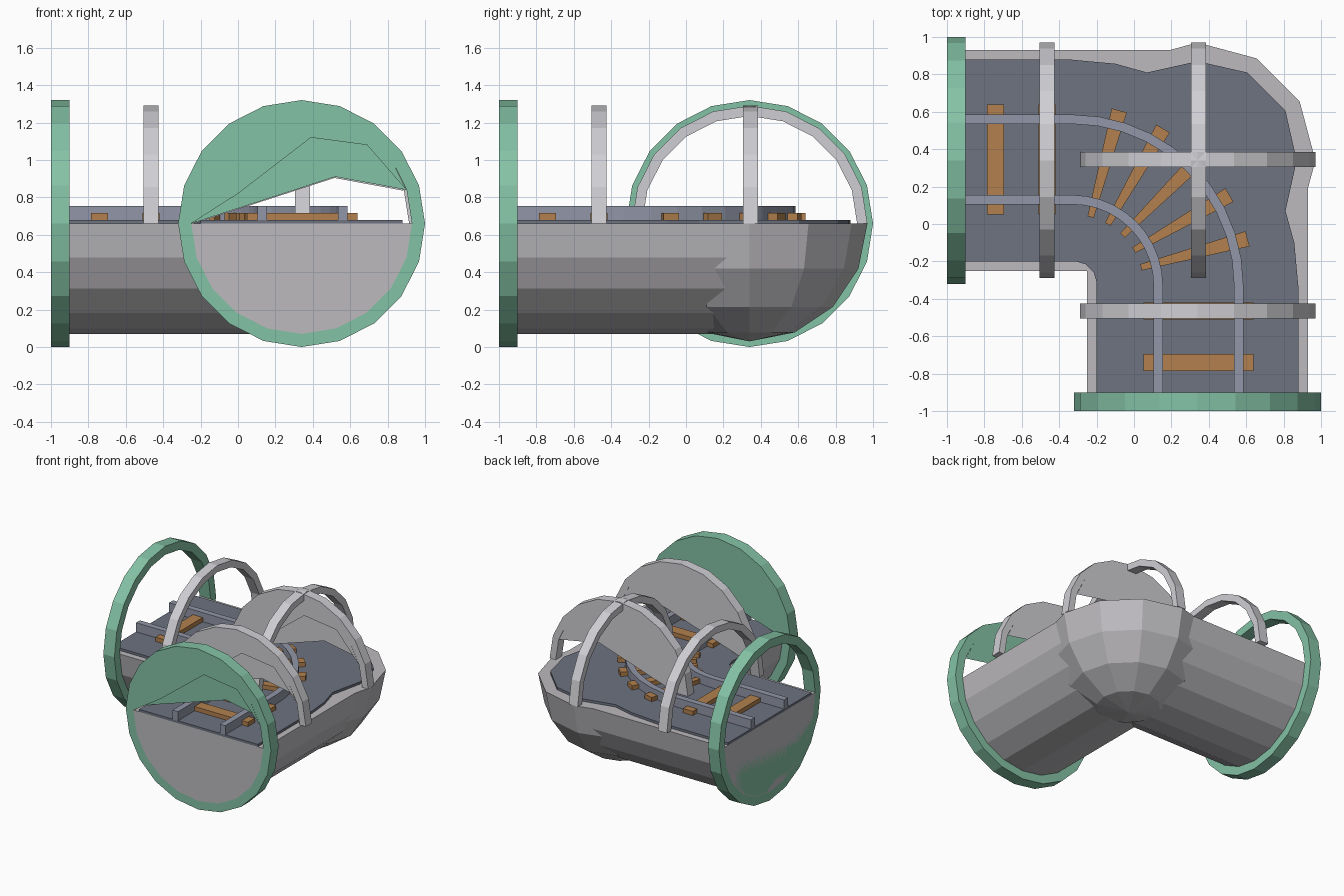
import bpy, bmesh, math
from math import sin, cos, pi, radians

if "Cube" in bpy.data.objects:
    bpy.data.objects.remove(bpy.data.objects["Cube"])

C, H = 0.34, 0.66          # tube centre line offset and height
TURN = -0.33               # centre of the track bend


def mat(name, r, g, b):
    lin = [((c / 255 + 0.055) / 1.055) ** 2.4 for c in (r, g, b)]
    m = bpy.data.materials.new(name)
    m.diffuse_color = (*lin, 1)
    m.use_nodes = True
    m.node_tree.nodes["Principled BSDF"].inputs["Base Color"].default_value = m.diffuse_color
    return m


SHELL = mat("shell grey", 188, 186, 190)
HOOP = mat("hoop light grey", 207, 207, 212)
GREEN = mat("flange green", 132, 194, 165)
DECK = mat("deck slate", 109, 115, 129)
RAIL = mat("rail blue grey", 146, 151, 168)
WOOD = mat("sleeper brown", 178, 128, 77)


def make(name, verts, faces, material, recalc=True):
    me = bpy.data.meshes.new(name)
    me.from_pydata(verts, [], faces)
    bm = bmesh.new()
    bm.from_mesh(me)
    if recalc:
        bmesh.ops.recalc_face_normals(bm, faces=bm.faces)
    bm.to_mesh(me)
    bm.free()
    me.materials.append(material)
    ob = bpy.data.objects.new(name, me)
    bpy.context.collection.objects.link(ob)
    return ob


def place(axis, u, v, z):
    """u runs along the tube, v across it."""
    return (u, v, z) if axis == "x" else (v, u, z)


def arc(r, a0, a1, step=18):
    n = round((a1 - a0) / step)
    return [(C + r * cos(radians(a0 + i * step)), H + r * sin(radians(a0 + i * step)))
            for i in range(n + 1)]


def prism(name, bottom, z0, z1, material):
    """Extrude a flat outline between two heights."""
    n = len(bottom)
    vs = [(x, y, z0) for x, y in bottom] + [(x, y, z1) for x, y in bottom]
    fs = [tuple(range(n)), tuple(range(n, 2 * n))]
    fs += [(i, (i + 1) % n, n + (i + 1) % n, n + i) for i in range(n)]
    return make(name, vs, fs, material)


def arch(name, axis, u0, u1, ro, ri, a0, a1, material):
    """Square-section ring or part ring around the tube."""
    o, i = arc(ro, a0, a1), arc(ri, a0, a1)
    closed = a1 - a0 == 360
    if closed:
        o, i = o[:-1], i[:-1]
    n = len(o)
    vs = [place(axis, u, *p) for u, pts in ((u0, o), (u1, o), (u1, i), (u0, i)) for p in pts]
    fs = []
    for k in range(n if closed else n - 1):
        j = (k + 1) % n
        for s in range(4):
            t = (s + 1) % 4
            fs.append((s * n + k, s * n + j, t * n + j, t * n + k))
    if not closed:
        fs += [tuple(s * n for s in range(4)), tuple(s * n + n - 1 for s in range(4))]
    return make(name, vs, fs, material)


def infill(name, y, lower, r, material):
    """Thin panel under an arch, with a slanted lower edge."""
    k = r / 0.59
    pts = [(C + (x - C) * k, H + (z - H) * k) for x, z in lower] + arc(r, 36, 180)
    make(name, [(x, y, z) for x, z in pts], [tuple(range(len(pts)))], material, False)


FRONT_EDGE = [(0.0, 0.82), (0.39, 1.12), (0.69, 1.08), (0.9, 0.84)]
BACK_EDGE = [(0.52, 0.91), (0.9, 0.84)]

for ax in "xy":
    # lower half tube
    p = arc(0.59, 180, 360)
    n = len(p)
    vs = [place(ax, u, *q) for u in (-1, C) for q in p]
    fs = [tuple(range(n)), tuple(range(n, 2 * n))]
    fs += [(i, (i + 1) % n, n + (i + 1) % n, n + i) for i in range(n)]
    make("half_tube_" + ax, vs, fs, SHELL)

    # end flange, closed below the deck
    arch("end_flange_" + ax, ax, -1, -0.9, 0.66, 0.59, 0, 360, GREEN)
    make("flange_plate_" + ax, [place(ax, -1, *q) for q in p], [tuple(range(n))], GREEN, False)

    # hoops over the track
    for label, u in (("side", -0.465), ("corner", 0.345)):
        arch(f"{label}_hoop_{ax}", ax, u - 0.04, u + 0.04, 0.63, 0.575, 0, 180, HOOP)

# panels inside the front-facing arches
infill("flange_panel_front", -1, FRONT_EDGE, 0.59, GREEN)
infill("flange_panel_back", -0.9, BACK_EDGE, 0.59, GREEN)
for label, y in (("side", -0.465), ("corner", 0.345)):
    infill(label + "_hoop_panel_front", y - 0.04, FRONT_EDGE, 0.575, HOOP)
    infill(label + "_hoop_panel_back", y + 0.04, BACK_EDGE, 0.575, HOOP)

# corner bowl: lower half of a coarse sphere
bm = bmesh.new()
bmesh.ops.create_uvsphere(bm, u_segments=12, v_segments=8, radius=0.63)
bmesh.ops.delete(bm, geom=[v for v in bm.verts if v.co.z > 0.01], context="VERTS")
bmesh.ops.holes_fill(bm, edges=[e for e in bm.edges if e.is_boundary], sides=0)
bmesh.ops.recalc_face_normals(bm, faces=bm.faces)
bmesh.ops.translate(bm, verts=bm.verts, vec=(C, C, H))
me = bpy.data.meshes.new("corner_bowl")
bm.to_mesh(me)
bm.free()
me.materials.append(SHELL)
bpy.context.collection.objects.link(bpy.data.objects.new("corner_bowl", me))

# deck: half outline mirrored across the diagonal
outer = [(-1, 0.88), (-0.35, 0.88), (-0.1, 0.857), (0.07, 0.81), (0.34, 0.87), (0.605, 0.81)]
inner = [(-0.215, -0.26), (-0.2, -0.31), (-0.2, -1)]
flip = lambda pts: [(y, x) for x, y in reversed(pts)]
deck = outer + flip(outer) + flip(flip(inner)[::-1])[::-1][::-1][::-1]
deck = outer + flip(outer) + inner[::-1] + [(y, x) for x, y in inner]
prism("deck", deck, H, 0.68, DECK)


# rails: straight, quarter bend, straight
def rail_path(r):
    bend = [(TURN + r * cos(a), TURN + r * sin(a))
            for a in [pi / 2 * (1 - i / 10) for i in range(11)]]
    return [(-1, TURN + r)] + bend + [(TURN + r, -1)]


for label, r in (("inner", 0.46), ("outer", 0.89)):
    prism(label + "_rail", rail_path(r + 0.025) + rail_path(r - 0.025)[::-1], 0.68, 0.755, RAIL)

# straight sleepers
for ax in "xy":
    for i, u in enumerate((-0.74, -0.465)):
        box = [(u - 0.045, 0.05), (u + 0.045, 0.05), (u + 0.045, 0.64), (u - 0.045, 0.64)]
        prism(f"sleeper_{ax}_{i}", [place(ax, a, b, 0)[:2] for a, b in box], 0.68, 0.715, WOOD)

# tapered sleepers around the bend
for deg in (15, 30, 45, 60, 75):
    c, s = cos(radians(deg)), sin(radians(deg))
    wedge = [(0.38, -0.017), (0.97, -0.042), (0.97, 0.042), (0.38, 0.017)]
    prism(f"bend_sleeper_{deg}",
          [(TURN + a * c - b * s, TURN + a * s + b * c) for a, b in wedge], 0.68, 0.715, WOOD)
